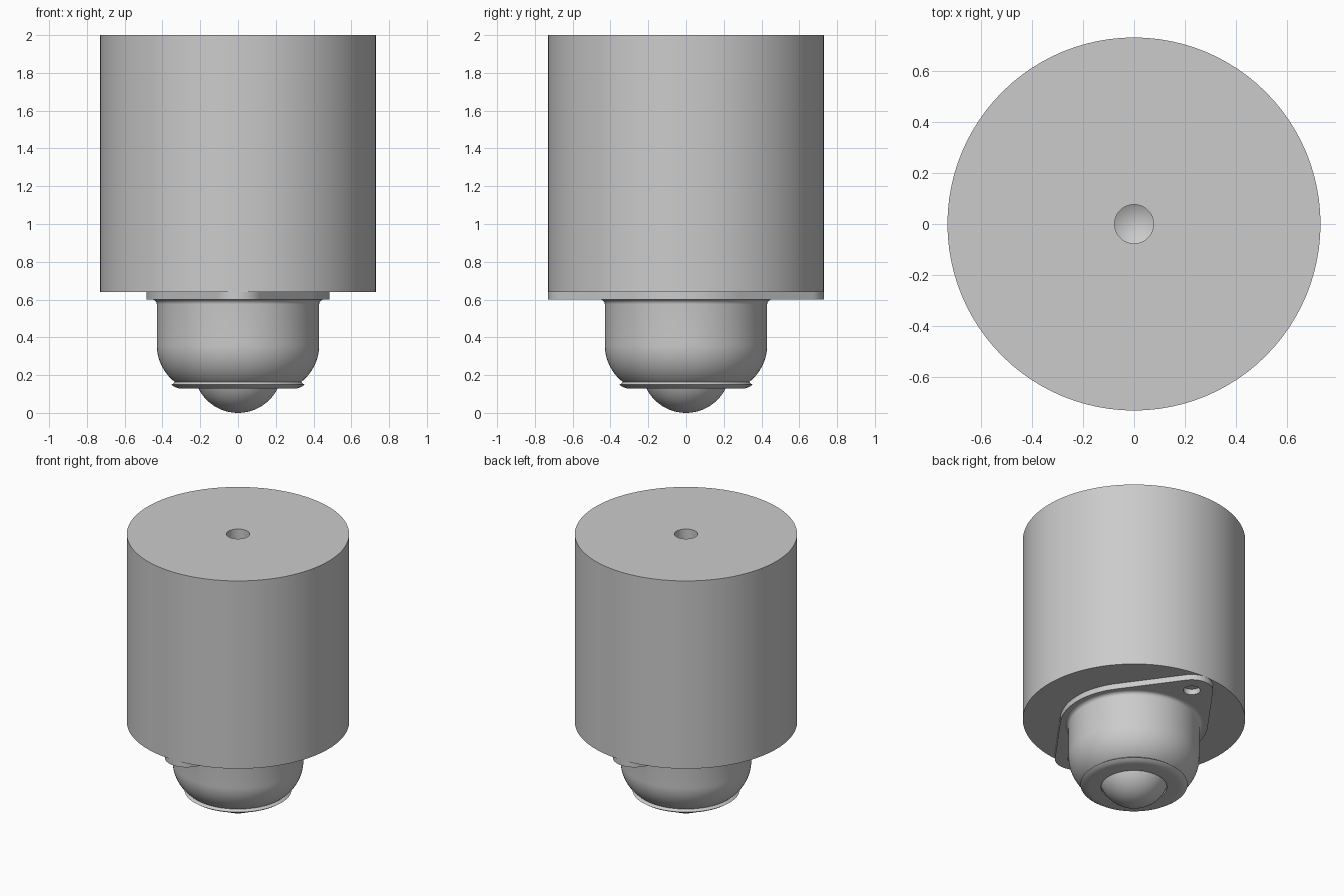
import bpy, bmesh
from math import sin, cos, pi, acos, radians
from mathutils import Vector

default = bpy.data.objects.get("Cube")
if default:
    bpy.data.objects.remove(default)

grey = bpy.data.materials.new("plain_grey")
grey.use_nodes = True
grey.diffuse_color = (0.6, 0.6, 0.6, 1)
grey.node_tree.nodes["Principled BSDF"].inputs["Base Color"].default_value = (0.6, 0.6, 0.6, 1)


def finish(name, bm, angle=35):
    """Turn a bmesh into a smooth shaded object with sharp edges kept."""
    bmesh.ops.remove_doubles(bm, verts=bm.verts, dist=1e-5)
    bmesh.ops.recalc_face_normals(bm, faces=bm.faces)
    for f in bm.faces:
        f.smooth = True
    mesh = bpy.data.meshes.new(name)
    bm.to_mesh(mesh)
    bm.free()
    mesh.set_sharp_from_angle(angle=radians(angle))
    mesh.materials.append(grey)
    obj = bpy.data.objects.new(name, mesh)
    bpy.context.scene.collection.objects.link(obj)
    return obj


def arc(cx, cy, r, start, end, n):
    return [(cx + r * cos(start + (end - start) * i / n),
             cy + r * sin(start + (end - start) * i / n)) for i in range(n + 1)]


def lathe(name, profile, steps=96):
    """Revolve (radius, height) points around z."""
    bm = bmesh.new()
    verts = [bm.verts.new((r, 0, z)) for r, z in profile]
    edges = [bm.edges.new(pair) for pair in zip(verts, verts[1:])]
    bmesh.ops.spin(bm, geom=verts + edges, cent=(0, 0, 0), axis=(0, 0, 1),
                   angle=2 * pi, steps=steps, use_merge=True)
    return finish(name, bm)


# Large cylinder with a drilled blind hole in its top
lathe("main_cylinder", [(0, 0.64), (0.73, 0.64), (0.73, 2), (0.076, 2), (0.076, 1.4), (0, 1.357)])

# Ball housing: small fillet under the flange, rounded shoulder, flat lip
fillet = arc(0.455, 0.575, 0.025, pi / 2, pi, 6)
shoulder = arc(0.18, 0.36, 0.25, 0, -radians(52), 14)
lip = [(0.352, 0.149), (0.335, 0.137), (0.315, 0.13), (0.295, 0.128), (0.217, 0.128), (0.217, 0.2)]
lathe("ball_housing", fillet + shoulder + lip)

# Rolling ball
lathe("ball", arc(0, 0.235, 0.235, -pi / 2, pi / 2, 32), 64)

# Mounting flange: round centre drawn out to two lugs with screw holes
R, LUG_R, LUG_Y, HOLE_R = 0.485, 0.14, 0.59, 0.056
tilt = acos((R - LUG_R) / LUG_Y)
top, bottom = pi / 2, -pi / 2
outline = (arc(0, 0, R, bottom + tilt, top - tilt, 24)
           + arc(0, LUG_Y, LUG_R, top - tilt, top + tilt, 20)
           + arc(0, 0, R, top + tilt, 3 * pi / 2 - tilt, 24)
           + arc(0, -LUG_Y, LUG_R, bottom - tilt, bottom + tilt, 20))
loops = [outline] + [arc(0, s * LUG_Y, HOLE_R, 0, 2 * pi, 32)[:-1] for s in (1, -1)]
bm = bmesh.new()
edges = []
for loop in loops:
    vs = [bm.verts.new((x, y, 0.6)) for x, y in loop]
    edges += [bm.edges.new((vs[i - 1], vs[i])) for i in range(len(vs))]
bmesh.ops.triangle_fill(bm, edges=edges, use_beauty=True, normal=Vector((0, 0, 1)))
out = bmesh.ops.extrude_face_region(bm, geom=bm.faces[:], use_keep_orig=True)
raised = [g for g in out["geom"] if isinstance(g, bmesh.types.BMVert)]
bmesh.ops.translate(bm, verts=raised, vec=(0, 0, 0.04))
finish("mounting_flange", bm)
